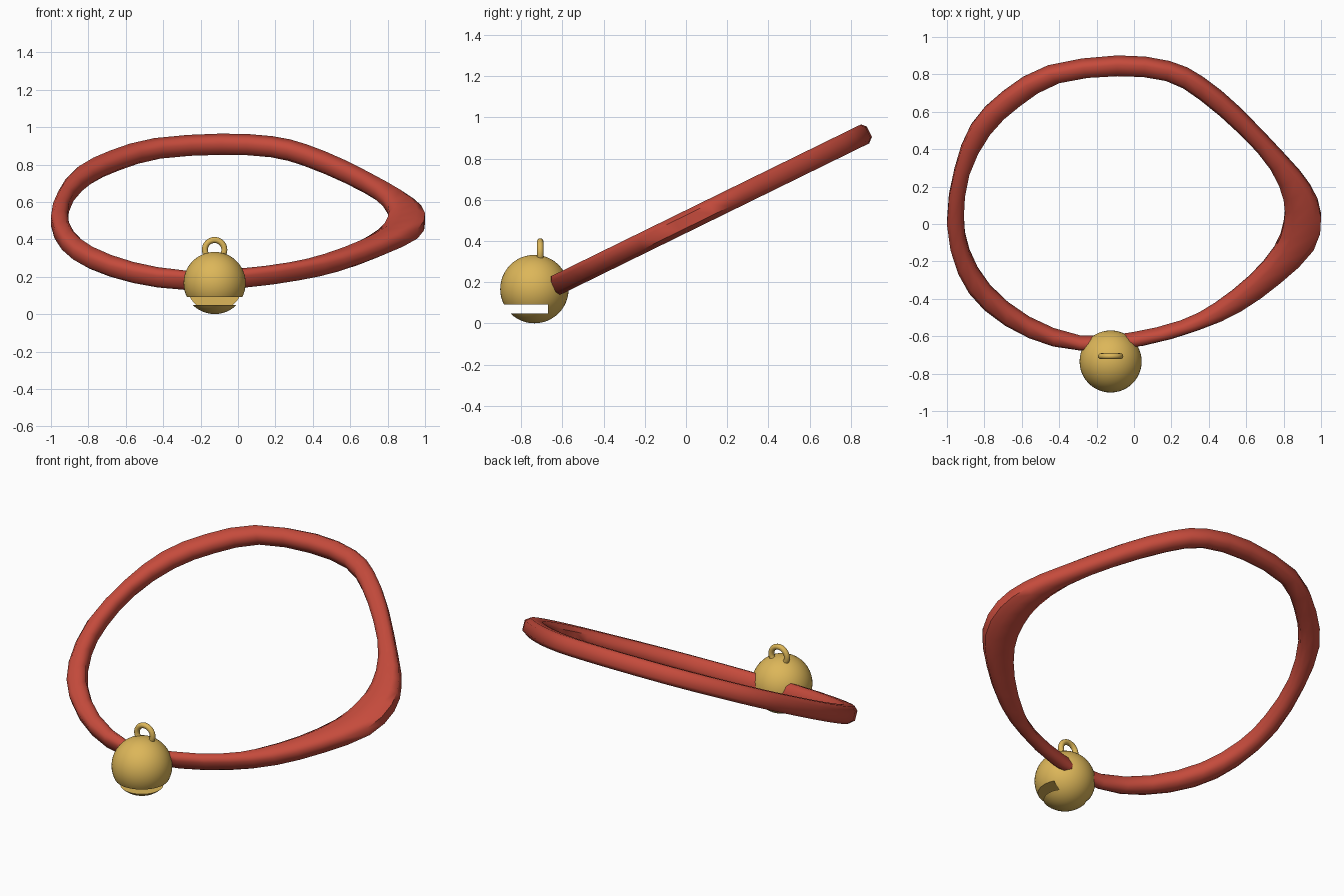
import bpy, bmesh, math
from mathutils import Vector

if "Cube" in bpy.data.objects:
    bpy.data.objects.remove(bpy.data.objects["Cube"])


def material(name, rgb):
    m = bpy.data.materials.new(name)
    m.diffuse_color = (*rgb, 1)
    m.use_nodes = True
    m.node_tree.nodes["Principled BSDF"].inputs["Base Color"].default_value = m.diffuse_color
    return m


RED = material("red_band", (0.56, 0.07, 0.045))
GOLD = material("gold_metal", (0.72, 0.47, 0.1))


def finish(obj, name, mat, angle):
    obj.name = name
    obj.data.materials.clear()
    obj.data.materials.append(mat)
    bpy.ops.object.select_all(action='DESELECT')
    obj.select_set(True)
    bpy.context.view_layer.objects.active = obj
    bpy.ops.object.shade_smooth_by_angle(angle=math.radians(angle))


def smooth_loop(pts, n):
    # closed Catmull-Rom through the points
    pts = [Vector(p) for p in pts]
    out, c = [], len(pts)
    for i in range(c):
        a, b, d, e = (pts[(i + k) % c] for k in (-1, 0, 1, 2))
        for j in range(n):
            t = j / n
            out.append(0.5 * (2 * b + (d - a) * t + (2 * a - 5 * b + 4 * d - e) * t * t
                              + (3 * b - a - 3 * d + e) * t ** 3))
    return out


# collar: outer and inner outline seen from the top, lying in a tilted plane
OUTER = [(-.09, .905), (.19, .875), (.37, .79), (.57, .625), (.81, .37), (.94, .21), (1, .05),
         (.96, -.13), (.78, -.31), (.57, -.46), (.35, -.56), (.05, -.65), (-.29, -.68),
         (-.56, -.615), (-.8, -.465), (-.94, -.27), (-1, 0), (-.96, .29), (-.87, .53),
         (-.7, .71), (-.46, .85)]
INNER = [(-.09, .785), (.17, .76), (.35, .66), (.57, .47), (.73, .29), (.8, .13), (.8, 0),
         (.75, -.13), (.62, -.28), (.43, -.43), (.25, -.52), (-.02, -.58), (-.29, -.59),
         (-.56, -.49), (-.77, -.32), (-.88, -.13), (-.91, .05), (-.88, .27), (-.77, .48),
         (-.61, .63), (-.4, .75)]
# section: across the band (0 inside, 1 outside) and height above the plane
SECTION = [(0, -.025), (.25, -.05), (.75, -.05), (1, -.028), (1, .028), (.8, .05), (.25, .05), (0, .025)]
SLOPE = 0.49
UP = Vector((0, -SLOPE, 1)).normalized()

bm = bmesh.new()
rings = []
for o, i in zip(smooth_loop(OUTER, 2), smooth_loop(INNER, 2)):
    # take off the part of the top outline that comes from the tilted height
    inset = Vector((0, 0.016 * (o - i).normalized().y))
    o, i = o - inset, i + inset
    ring = []
    for u, h in SECTION:
        p = i.lerp(o, u)
        ring.append(bm.verts.new(Vector((p.x, p.y, 0.494 + SLOPE * p.y)) + UP * h))
    rings.append(ring)
for k, a in enumerate(rings):
    b = rings[(k + 1) % len(rings)]
    for s in range(len(SECTION)):
        t = (s + 1) % len(SECTION)
        bm.faces.new((a[s], a[t], b[t], b[s]))
bmesh.ops.recalc_face_normals(bm, faces=bm.faces)
mesh = bpy.data.meshes.new("collar")
bm.to_mesh(mesh)
bm.free()
collar = bpy.data.objects.new("collar", mesh)
bpy.context.collection.objects.link(collar)
finish(collar, "collar", RED, 60)

# bell: ball with a slot cut into its lower front
bpy.ops.mesh.primitive_uv_sphere_add(segments=48, ring_count=24, radius=0.166,
                                     location=(-.125, -.735, .167))
bell = bpy.context.object
bpy.ops.mesh.primitive_cube_add(size=1, location=(-.125, -.835, .07))
cutter = bpy.context.object
cutter.name = "slot_cutter"
cutter.scale = (.6, .33, .042)
cutter.hide_render = True
bpy.context.view_layer.update()
bpy.context.view_layer.objects.active = bell
mod = bell.modifiers.new("slot", 'BOOLEAN')
mod.object = cutter
mod.operation = 'DIFFERENCE'
mod.solver = 'EXACT'
bpy.ops.object.modifier_apply(modifier="slot")
bpy.data.objects.remove(cutter)
finish(bell, "bell", GOLD, 35)

# hanging loop on top of the bell
bpy.ops.mesh.primitive_torus_add(major_segments=32, minor_segments=12, major_radius=.052,
                                 minor_radius=.016, location=(-.125, -.707, .345),
                                 rotation=(math.pi / 2, 0, 0))
finish(bpy.context.object, "bell_loop", GOLD, 60)
